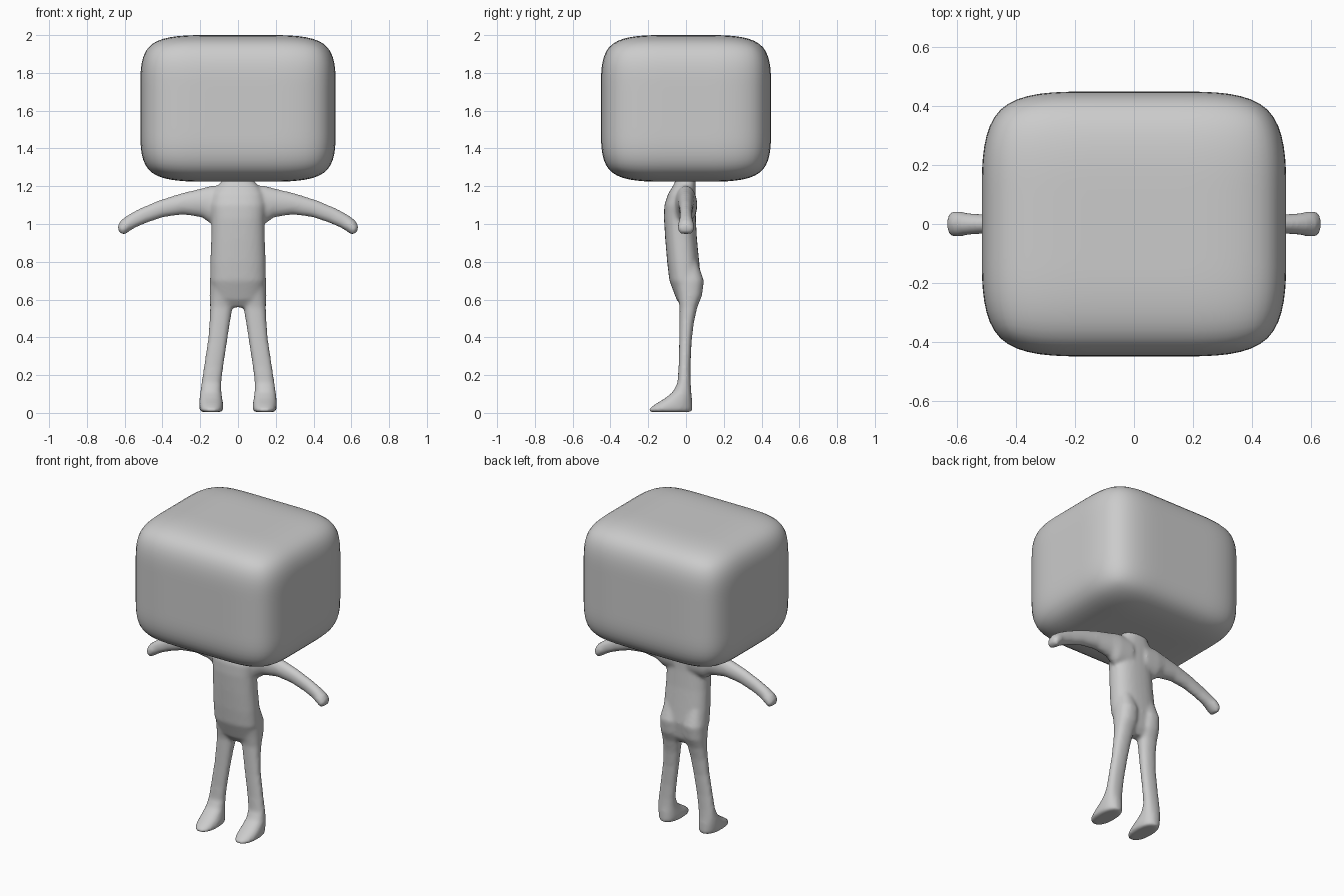
import bpy, bmesh, math
from mathutils import Vector

if "Cube" in bpy.data.objects:
    bpy.data.objects.remove(bpy.data.objects["Cube"])

grey = bpy.data.materials.new("plain grey")
grey.diffuse_color = (0.6, 0.6, 0.6, 1)
grey.use_nodes = True
grey.node_tree.nodes["Principled BSDF"].inputs["Base Color"].default_value = grey.diffuse_color


def make_object(name, bm):
    bmesh.ops.recalc_face_normals(bm, faces=bm.faces)
    mesh = bpy.data.meshes.new(name)
    bm.to_mesh(mesh)
    bm.free()
    mesh.materials.append(grey)
    mesh.shade_smooth()
    obj = bpy.data.objects.new(name, mesh)
    bpy.context.collection.objects.link(obj)
    return obj


def loft(bm, rings, side=1, power=2.0, n=28):
    """Skin a capped tube through (centre, u axis, v axis) rings."""
    loops = []
    for c, u, v in rings:
        loop = []
        for i in range(n):
            a = 2 * math.pi * i / n
            ca, sa = math.cos(a), math.sin(a)
            p = (Vector(c) + Vector(u) * math.copysign(abs(ca) ** (2 / power), ca)
                 + Vector(v) * math.copysign(abs(sa) ** (2 / power), sa))
            loop.append(bm.verts.new((p.x * side, p.y, p.z)))
        loops.append(loop)
    for a, b in zip(loops, loops[1:]):
        for i in range(n):
            j = (i + 1) % n
            bm.faces.new((a[i], a[j], b[j], b[i]))
    bm.faces.new(loops[0])
    bm.faces.new(loops[-1])


def level(z, x0, x1, y0, y1):
    """Horizontal ring from its extents."""
    return (((x0 + x1) / 2, (y0 + y1) / 2, z), ((x1 - x0) / 2, 0, 0), (0, (y1 - y0) / 2, 0))


# Head: box with support loops, rounded by subdivision
half, margin = (0.517, 0.45, 0.388), (0.38, 0.37, 0.28)
bm = bmesh.new()
bmesh.ops.create_cube(bm, size=2)
for axis in range(3):
    for s in (-1, 1):
        normal = [0, 0, 0]
        normal[axis] = 1
        cut = [0, 0, 0]
        cut[axis] = s * (1 - margin[axis] / half[axis])
        bmesh.ops.bisect_plane(bm, geom=bm.verts[:] + bm.edges[:] + bm.faces[:],
                               plane_co=cut, plane_no=normal)
bmesh.ops.scale(bm, vec=half, verts=bm.verts)
bmesh.ops.translate(bm, vec=(0, 0, 1.612), verts=bm.verts)
head = make_object("head", bm)
sub = head.modifiers.new("round", 'SUBSURF')
sub.levels = sub.render_levels = 3

# Body: torso, arms and legs fused into one smooth skin
bm = bmesh.new()
torso = [(0.56, 0.08, -0.02, 0.04), (0.60, 0.125, -0.05, 0.065), (0.70, 0.148, -0.088, 0.08),
         (0.80, 0.147, -0.1, 0.07), (0.92, 0.142, -0.11, 0.058), (1.03, 0.14, -0.117, 0.052),
         (1.10, 0.145, -0.115, 0.052), (1.16, 0.135, -0.095, 0.052), (1.20, 0.11, -0.07, 0.052),
         (1.23, 0.082, -0.055, 0.052), (1.32, 0.07, -0.05, 0.05)]
loft(bm, [level(z, -x, x, f, b) for z, x, f, b in torso], power=2.4)

# Legs run from the buttocks down to the long, low feet
leg = [(0.80, 0.03, 0.13, -0.05, 0.06), (0.70, 0.012, 0.15, -0.06, 0.095),
       (0.62, 0.015, 0.15, -0.045, 0.085), (0.56, 0.028, 0.148, -0.034, 0.06),
       (0.48, 0.042, 0.151, -0.035, 0.042), (0.38, 0.057, 0.16, -0.036, 0.03),
       (0.25, 0.077, 0.18, -0.039, 0.024), (0.16, 0.088, 0.193, -0.045, 0.025),
       (0.11, 0.088, 0.2, -0.07, 0.028), (0.075, 0.083, 0.204, -0.115, 0.032),
       (0.045, 0.078, 0.206, -0.165, 0.033), (0.02, 0.078, 0.205, -0.198, 0.034),
       (0.004, 0.085, 0.195, -0.195, 0.03)]
# Arms: x of the top and bottom outline, their heights, and half depth
arm = [(0.05, 1.20, 0.05, 1.00, 0.06), (0.14, 1.203, 0.15, 1.005, 0.058),
       (0.20, 1.187, 0.19, 1.035, 0.05), (0.30, 1.163, 0.29, 1.05, 0.042),
       (0.42, 1.125, 0.39, 1.037, 0.036), (0.52, 1.083, 0.48, 1.007, 0.033),
       (0.585, 1.047, 0.54, 0.982, 0.037), (0.62, 1.02, 0.57, 0.965, 0.044),
       (0.638, 0.99, 0.59, 0.951, 0.044), (0.632, 0.957, 0.603, 0.943, 0.034)]
for side in (-1, 1):
    loft(bm, [level(*r) for r in leg], side, 2.3)
    rings = []
    for xt, zt, xb, zb, d in arm:
        top, bot = Vector((xt, 0, zt)), Vector((xb, 0, zb))
        rings.append(((top + bot) / 2, (top - bot) / 2, (0, d, 0)))
    loft(bm, rings, side)
body = make_object("body", bm)
fuse = body.modifiers.new("fuse", 'REMESH')
fuse.mode = 'VOXEL'
fuse.voxel_size = 0.01
fuse.use_smooth_shade = True
relax = body.modifiers.new("relax", 'SMOOTH')
relax.factor = 0.5
relax.iterations = 9
